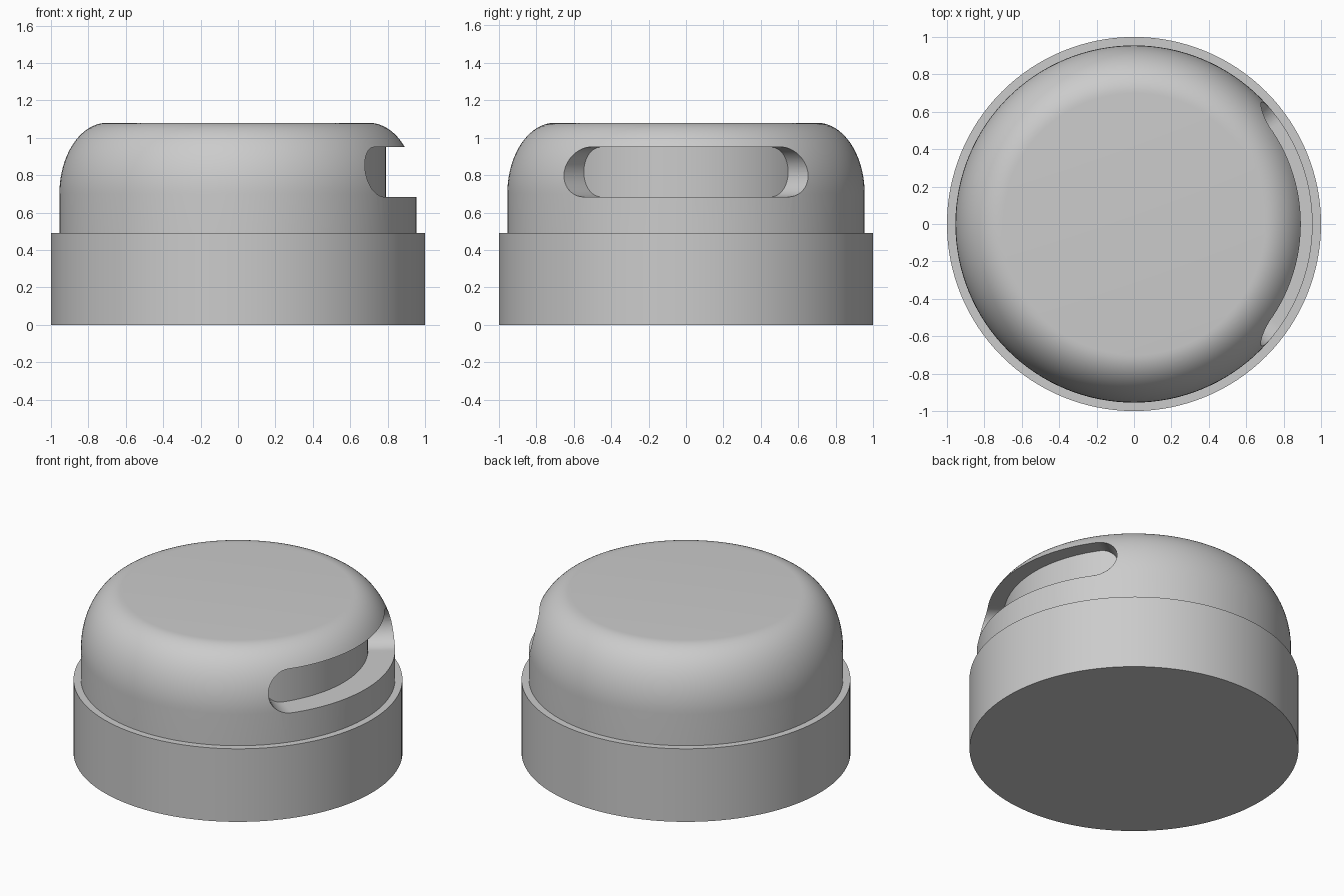
import bpy
import bmesh
from math import sin, cos, pi, radians, sqrt

cube = bpy.data.objects.get("Cube")
if cube:
    bpy.data.objects.remove(cube, do_unlink=True)

grey = bpy.data.materials.new("light grey")
grey.use_nodes = True
colour = (0.6, 0.6, 0.6, 1)
grey.diffuse_color = colour
grey.node_tree.nodes["Principled BSDF"].inputs["Base Color"].default_value = colour

SEGMENTS = 128


def make_object(name, bm):
    bmesh.ops.remove_doubles(bm, verts=bm.verts, dist=1e-5)
    bmesh.ops.recalc_face_normals(bm, faces=bm.faces)
    mesh = bpy.data.meshes.new(name)
    bm.to_mesh(mesh)
    bm.free()
    mesh.materials.append(grey)
    obj = bpy.data.objects.new(name, mesh)
    bpy.context.collection.objects.link(obj)
    return obj


def turned(name, profile):
    """Closed solid of revolution from (radius, height) points."""
    bm = bmesh.new()
    rings = []
    for r, z in profile:
        rings.append([bm.verts.new((r * cos(2 * pi * i / SEGMENTS),
                                    r * sin(2 * pi * i / SEGMENTS), z))
                      for i in range(SEGMENTS)])
    for a, b in zip(rings, rings[1:]):
        for i in range(SEGMENTS):
            j = (i + 1) % SEGMENTS
            bm.faces.new((a[i], a[j], b[j], b[i]))
    bm.faces.new(rings[0])
    bm.faces.new(rings[-1])
    return make_object(name, bm)


def slot_cutter(inner, outer, z_mid, half_height, half_angle):
    """Curved block with rounded ends, wrapped around the z axis."""
    end = half_height / 0.87          # angle taken up by each rounded end
    steps = 16
    left = [(-half_angle + end * (1 - cos(pi / 2 * i / steps)),
             half_height * sin(pi / 2 * i / steps)) for i in range(steps + 1)]
    span = half_angle - end
    middle = [(-span + 2 * span * i / 24, half_height) for i in range(1, 24)]
    columns = left + middle + [(-a, h) for a, h in reversed(left)]

    bm = bmesh.new()
    loops = []
    for a, h in columns:
        loops.append([bm.verts.new((r * cos(a), r * sin(a), z_mid + s * h))
                      for r, s in ((inner, -1), (outer, -1), (outer, 1), (inner, 1))])
    for p, q in zip(loops, loops[1:]):
        for k in range(4):
            m = (k + 1) % 4
            bm.faces.new((p[k], p[m], q[m], q[k]))
    # Collapse the pointed columns at both ends
    bmesh.ops.remove_doubles(bm, verts=bm.verts, dist=1e-5)
    bmesh.ops.dissolve_degenerate(bm, edges=bm.edges, dist=1e-5)
    return make_object("slot_cutter", bm)


# Wide base drum
base = turned("base", [(1.0, 0), (1.0, 0.49)])

# Domed cap with a flat top and an elliptical shoulder
shoulder = [(0.70 + 0.255 * cos(pi / 2 * i / 20), 0.70 + 0.38 * sin(pi / 2 * i / 20))
            for i in range(21)]
cap = turned("domed_cap", [(0.955, 0.45)] + shoulder)

# Curved slot across the left side of the cap
cutter = slot_cutter(0.79, 1.15, 0.817, 0.133, radians(43.7))
cutter.hide_render = True
cut = cap.modifiers.new("slot", 'BOOLEAN')
cut.operation = 'DIFFERENCE'
cut.solver = 'EXACT'
cut.object = cutter
bpy.ops.object.select_all(action='DESELECT')
bpy.context.view_layer.objects.active = cap
cap.select_set(True)
bpy.ops.object.modifier_apply(modifier="slot")
bpy.data.objects.remove(cutter, do_unlink=True)

# Smooth shading with crisp rims
base.select_set(True)
bpy.ops.object.shade_smooth_by_angle(angle=radians(30))
